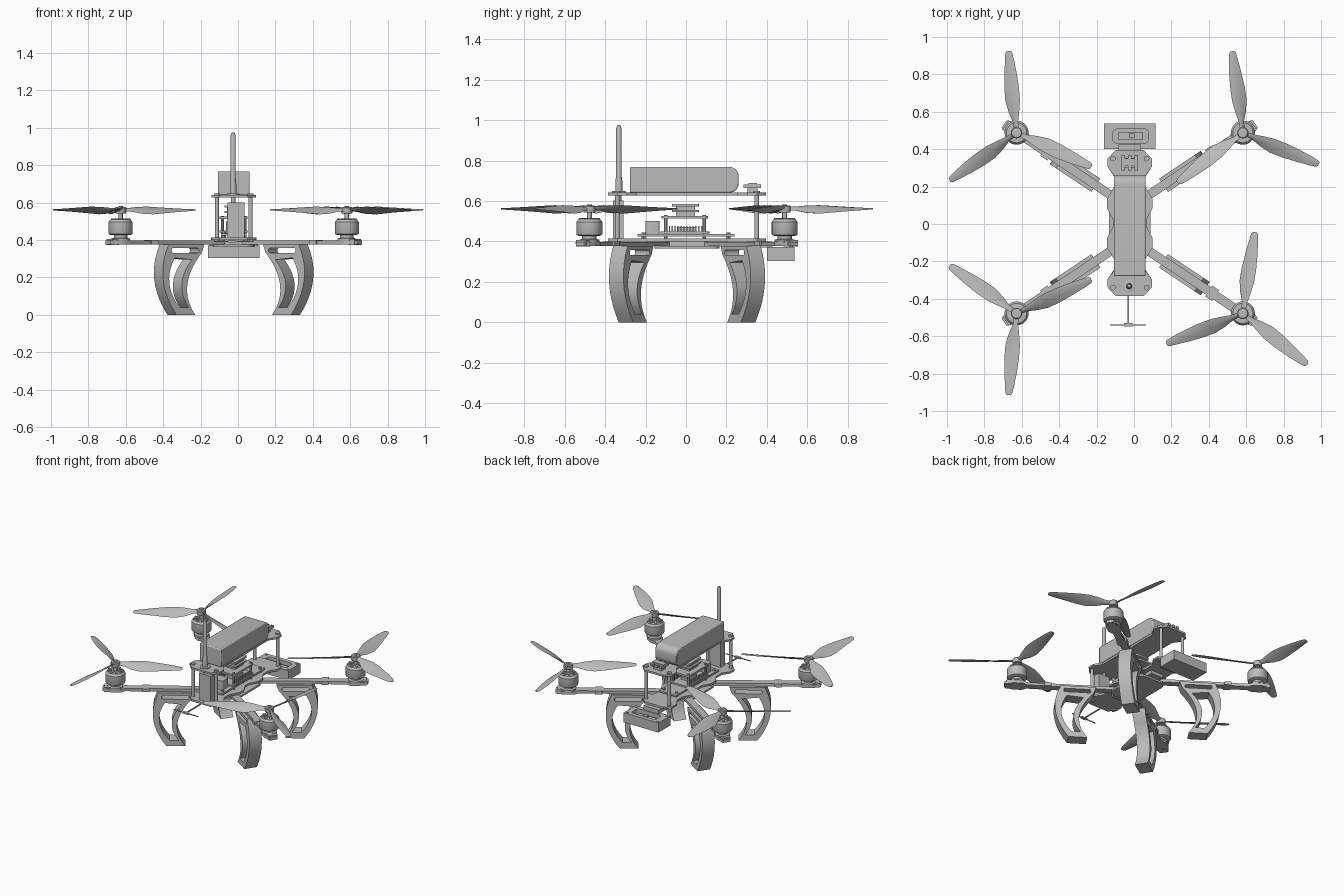
import bpy, bmesh
from math import pi, sin, cos, radians, atan2
from mathutils import Matrix, Vector

cube = bpy.data.objects.get("Cube")
if cube:
    bpy.data.objects.remove(cube)

grey = bpy.data.materials.new("plain grey")
grey.use_nodes = True
grey.diffuse_color = (0.5, 0.5, 0.5, 1)
grey.node_tree.nodes["Principled BSDF"].inputs["Base Color"].default_value = (0.5, 0.5, 0.5, 1)

CENTRE = Matrix.Translation((-0.023, 0.005, 0))
made = []


def finish(name, bm, matrix=Matrix()):
    bm.transform(CENTRE @ matrix)
    bmesh.ops.recalc_face_normals(bm, faces=bm.faces)
    mesh = bpy.data.meshes.new(name)
    bm.to_mesh(mesh)
    bm.free()
    mesh.materials.append(grey)
    ob = bpy.data.objects.new(name, mesh)
    bpy.context.collection.objects.link(ob)
    made.append(ob)
    return ob


def loft(name, rings, matrix=Matrix()):
    """Skin a list of equal rings of points and cap both ends."""
    bm = bmesh.new()
    rows = [[bm.verts.new(p) for p in ring] for ring in rings]
    n = len(rows[0])
    for a, b in zip(rows, rows[1:]):
        for i in range(n):
            bm.faces.new((a[i], a[(i + 1) % n], b[(i + 1) % n], b[i]))
    bm.faces.new(rows[0])
    bm.faces.new(rows[-1])
    return finish(name, bm, matrix)


def prism(name, outline, low, high, matrix=Matrix()):
    return loft(name, [[(x, y, h) for x, y in outline] for h in (low, high)], matrix)


def box(name, x, y, z, matrix=Matrix()):
    """Box given by its (min, max) on each axis."""
    return prism(name, [(x[0], y[0]), (x[1], y[0]), (x[1], y[1]), (x[0], y[1])], z[0], z[1], matrix)


def turned(name, profile, x=0, y=0, sides=24):
    """Solid of revolution from (radius, height) pairs."""
    return loft(name, [[(x + r * cos(2 * pi * i / sides), y + r * sin(2 * pi * i / sides), z)
                        for i in range(sides)] for r, z in profile])


def rod(name, r, x, y, low, high, sides=12):
    return turned(name, [(r, low), (r, high)], x, y, sides)


def rounded(x0, x1, y0, y1, r, n=6):
    pts = []
    for k, (cx, cy) in enumerate([(x1 - r, y1 - r), (x0 + r, y1 - r), (x0 + r, y0 + r), (x1 - r, y0 + r)]):
        for i in range(n + 1):
            a = pi / 2 * (k + i / n)
            pts.append((cx + r * cos(a), cy + r * sin(a)))
    return pts


def bezier(a, b, c, n=10):
    a, b, c = Vector(a), Vector(b), Vector(c)
    return [tuple(a * (1 - t) ** 2 + b * 2 * t * (1 - t) + c * t * t) for t in (i / n for i in range(n + 1))]


def cut(ob, cutter):
    mod = ob.modifiers.new("cut", "BOOLEAN")
    mod.operation, mod.object, mod.solver = "DIFFERENCE", cutter, "EXACT"
    cutter.hide_render = True
    deps = bpy.context.evaluated_depsgraph_get()
    mesh = bpy.data.meshes.new_from_object(ob.evaluated_get(deps))
    ob.modifiers.clear()
    ob.data = mesh
    made.remove(cutter)
    bpy.data.objects.remove(cutter)


def mirrored_outline(quarter):
    """Complete a plate outline from its +x +y quarter, listed from the y axis end round."""
    right = quarter + [(x, -y) for x, y in reversed(quarter)]
    return right + [(-x, y) for x, y in reversed(right)]


# Frame plates
top_outline = mirrored_outline([(0.075, 0.39), (0.118, 0.345), (0.118, 0.3), (0.082, 0.25), (0.082, 0.03)])
low_outline = mirrored_outline([(0.075, 0.39), (0.118, 0.345), (0.118, 0.3), (0.085, 0.25),
                                (0.085, 0.19), (0.122, 0.13), (0.122, 0.08), (0.09, 0.02)])
prism("top_plate", top_outline, 0.628, 0.641)
prism("bottom_plate", low_outline, 0.4, 0.414)
prism("under_plate", rounded(-0.11, 0.11, -0.16, 0.16, 0.05), 0.364, 0.377)
box("frame_spine", (-0.05, 0.05), (-0.2, 0.2), (0.377, 0.4))

# Standoffs with screw heads
for sx in (-1, 1):
    for y in (-0.345, 0.345):
        rod("standoff", 0.011, sx * 0.09, y, 0.414, 0.628)
        rod("screw_top", 0.015, sx * 0.09, y, 0.641, 0.65)
        rod("screw_bottom", 0.015, sx * 0.09, y, 0.39, 0.4)

# Battery, rounded at its rear end
arc = [(0.21 + 0.045 * sin(a), 0.723 + 0.045 * cos(a)) for a in (pi / 2 * i / 6 for i in range(7))]
low_arc = [(y, 1.409 - z) for y, z in reversed(arc)]
side_axes = Matrix(((0, 0, 1, 0), (1, 0, 0, 0), (0, 1, 0, 0), (0, 0, 0, 1)))
battery = prism("battery", [(-0.283, 0.641), (-0.283, 0.768)] + arc + low_arc, -0.085, 0.085, side_axes)
bevel = battery.modifiers.new("soft edges", "BEVEL")
bevel.width, bevel.segments, bevel.limit_method = 0.006, 2, "ANGLE"

# Upright transmitter with antenna
box("transmitter", (-0.032, 0.058), (-0.365, -0.315), (0.414, 0.602))
turned("antenna", [(0.034, 0.641), (0.034, 0.648), (0.017, 0.65), (0.017, 0.7), (0.014, 0.72),
                   (0.013, 0.96), (0.009, 0.972), (0.003, 0.976)], -0.003, -0.337, 16)
rod("antenna_stem", 0.012, -0.003, -0.337, 0.602, 0.641)

# Receiver aerial: thin forward rod with a cross bar
box("aerial_rod", (-0.012, -0.005), (-0.545, -0.38), (0.389, 0.396))
box("aerial_bar", (-0.105, 0.088), (-0.547, -0.541), (0.39, 0.395))
box("aerial_joint", (-0.03, 0.014), (-0.552, -0.535), (0.387, 0.398))

# Electronics stack
box("power_board", (-0.068, 0.068), (-0.245, 0.235), (0.424, 0.436))
prism("carrier_board", rounded(-0.075, 0.075, -0.13, 0.11, 0.02), 0.44, 0.45)
prism("flight_board", rounded(-0.075, 0.075, -0.125, 0.105, 0.02), 0.512, 0.525)
prism("receiver_board", rounded(-0.05, 0.05, -0.075, 0.06, 0.01), 0.545, 0.555)
prism("receiver_cover", rounded(-0.05, 0.05, -0.075, 0.06, 0.01), 0.573, 0.586)
box("receiver_chip", (-0.035, 0.035), (-0.055, 0.04), (0.525, 0.58))
prism("capacitor_block", rounded(-0.04, 0.04, -0.205, -0.135, 0.012), 0.436, 0.5)
box("main_chip", (-0.03, 0.03), (-0.05, 0.04), (0.45, 0.47))
for sx in (-1, 1):
    for y in (-0.105, 0.085):
        rod("stack_post", 0.009, sx * 0.06, y, 0.414, 0.53, 8)
    for i in range(12):
        y = -0.09 + i * 0.0145
        box("header_pin", (sx * 0.062 - 0.006, sx * 0.062 + 0.006), (y, y + 0.006), (0.45, 0.476))
    for y in (-0.215, 0.205):
        rod("board_spacer", 0.01, sx * 0.05, y, 0.414, 0.445, 8)

# Connector behind the battery
box("connector_base", (-0.03, 0.03), (0.298, 0.348), (0.641, 0.666))
box("connector_head", (-0.045, 0.045), (0.305, 0.345), (0.664, 0.688))
for x in (-0.045, -0.01, 0.025):
    box("connector_tab", (x, x + 0.02), (0.28, 0.365), (0.664, 0.682))

# Rear camera tray with a rounded pocket and corner screws
tray = box("camera_tray", (-0.137, 0.137), (0.396, 0.532), (0.304, 0.372))
cut(tray, prism("pocket_cutter", rounded(-0.09, 0.1, 0.428, 0.502, 0.02), 0.328, 0.4))
box("camera_body", (-0.06, 0.07), (0.445, 0.487), (0.32, 0.352))
box("camera_lens", (-0.005, 0.025), (0.455, 0.48), (0.35, 0.362))
box("tray_bracket", (-0.06, 0.06), (0.3, 0.42), (0.371, 0.4))
for sx in (-1, 1):
    for y in (0.415, 0.515):
        rod("tray_screw", 0.009, sx * 0.12, y, 0.37, 0.376)

# Leg side profile and its window, in (distance along arm, height)
leg_outline = (bezier((0.314, 0.377), (0.41, 0.19), (0.265, 0))
               + bezier((0.143, 0), (0.268, 0.15), (0.1, 0.335)) + [(0.085, 0.377)])
window = (bezier((0.275, 0.305), (0.36, 0.17), (0.245, 0.04))
          + bezier((0.185, 0.04), (0.285, 0.16), (0.165, 0.295)))


def blade(name, hub, angle, hand):
    """Thin twisted blade: straight raised edge one side, bulged low edge the other."""
    rings = []
    for r, front, back, pitch in [(0.015, 0.014, 0.014, 36), (0.06, 0.016, 0.02, 36), (0.11, 0.026, 0.04, 33),
                                  (0.17, 0.034, 0.054, 28), (0.24, 0.032, 0.052, 22), (0.32, 0.024, 0.044, 17),
                                  (0.39, 0.014, 0.036, 13), (0.43, 0.006, 0.03, 10), (0.439, -0.001, 0.022, 10)]:
        ring, p = [], radians(pitch)
        for u, h in [(0, 0), (0.25, 1), (0.6, 1), (1, 0), (0.6, -1), (0.25, -1)]:
            c = front - u * (front + back)
            t = h * 0.005 * (1 - r)
            ring.append((r, hand * (c * cos(p) - t * sin(p)), c * sin(p) + t * cos(p)))
        rings.append(ring)
    return loft(name, rings, Matrix.Translation(hub) @ Matrix.Rotation(radians(angle), 4, "Z"))


blade_start = {(-1, 1): 94, (1, 1): 99, (-1, -1): 26, (1, -1): 80}
for (sx, sy), start in blade_start.items():
    # Arm frame: x runs outward, y across
    yaw = atan2(sy * 0.33, sx * 0.495)
    arm = Matrix.Translation((sx * 0.11, sy * 0.155, 0)) @ Matrix.Rotation(yaw, 4, "Z")
    prism("arm", [(-0.13, -0.024), (0.53, -0.024), (0.56, -0.044), (0.62, -0.044), (0.675, -0.024),
                  (0.675, 0.024), (0.62, 0.044), (0.56, 0.044), (0.53, 0.024), (-0.13, 0.024)], 0.377, 0.397, arm)
    box("arm_clip", (0.375, 0.42), (-0.034, 0.034), (0.376, 0.4), arm)
    box("arm_end_block", (0.625, 0.665), (-0.03, 0.03), (0.374, 0.406), arm)

    # Landing leg: open frame with a slot through its top bar
    upright = arm @ Matrix.Rotation(pi / 2, 4, "X")
    leg = prism("landing_leg", leg_outline, -0.043, 0.043, upright)
    cut(leg, prism("slot_cutter", rounded(0.12, 0.295, 0.332, 0.357, 0.008, 3), -0.1, 0.1, upright))
    cut(leg, prism("window_cutter", window, -0.1, 0.1, upright))

    # Motor
    mx, my = sx * 0.605, sy * 0.483
    turned("motor_base", [(0.05, 0.397), (0.05, 0.408), (0.036, 0.412), (0.036, 0.432)], mx, my)
    turned("motor_bell", [(0.05, 0.426), (0.062, 0.432), (0.064, 0.436), (0.064, 0.496),
                          (0.054, 0.51), (0.02, 0.512)], mx, my, 32)
    for i in range(8):
        spoke = Matrix.Translation((mx, my, 0)) @ Matrix.Rotation(i * pi / 4, 4, "Z")
        box("motor_spoke", (0.015, 0.052), (-0.006, 0.006), (0.508, 0.516), spoke)
    rod("motor_shaft", 0.012, mx, my, 0.51, 0.55)

    # Propeller
    turned("propeller_hub", [(0.028, 0.543), (0.03, 0.548), (0.03, 0.572), (0.026, 0.577), (0.012, 0.578),
                             (0.012, 0.583)], mx, my)
    for k in range(3):
        blade("propeller_blade", (mx, my, 0.563), start + 120 * k, sx * sy)

# Smooth the rounded surfaces, keep edges crisp
bpy.ops.object.select_all(action="DESELECT")
for ob in made:
    ob.select_set(True)
bpy.context.view_layer.objects.active = made[0]
bpy.ops.object.shade_smooth_by_angle(angle=radians(35))
